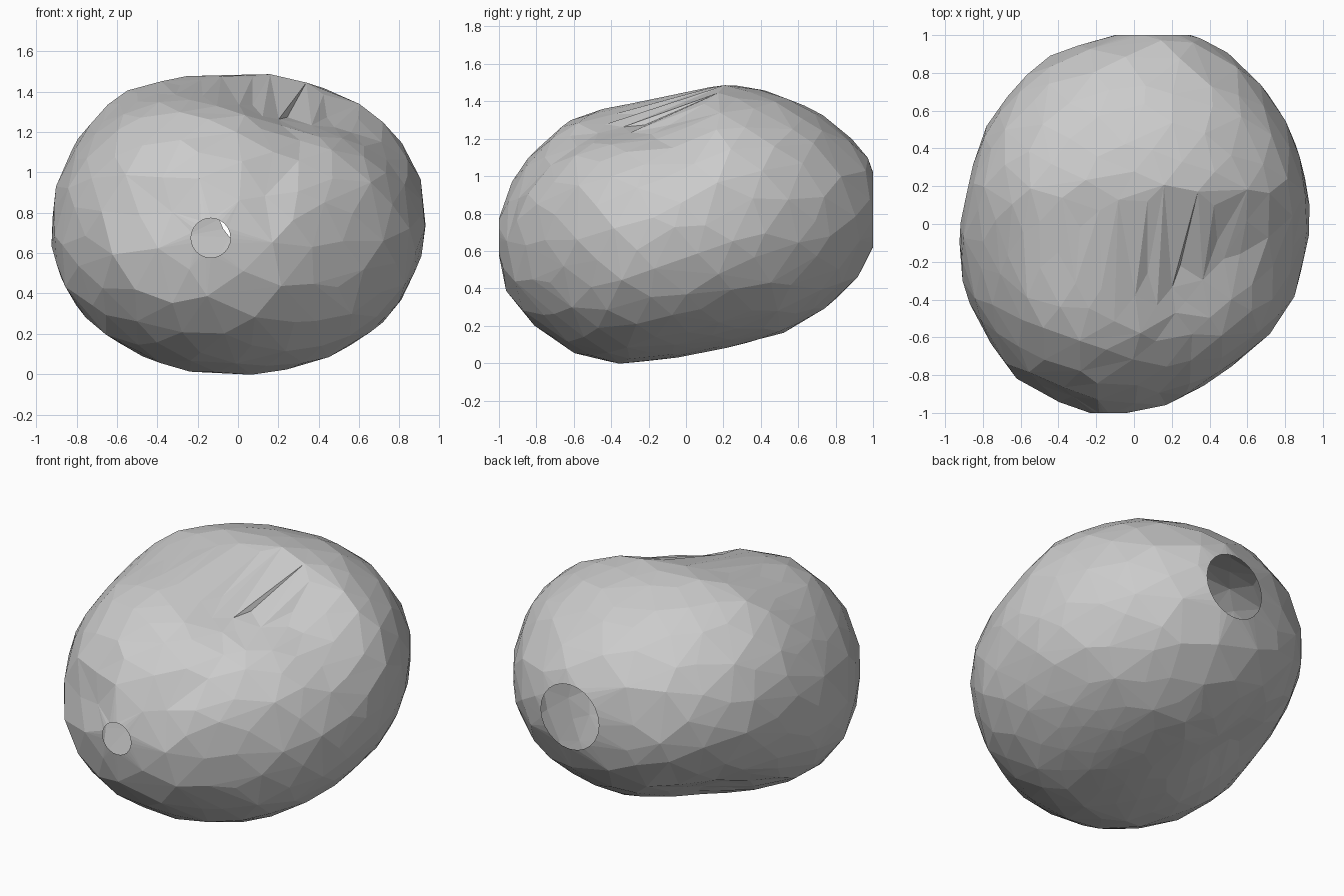
import bpy, bmesh, math, random
from mathutils import Vector

if "Cube" in bpy.data.objects:
    bpy.data.objects.remove(bpy.data.objects["Cube"])
random.seed(4)

# Outline stations along the length: y, xmin, xmax, zmin, zmax
ST = [(-1.0, -.23, -.03, .58, .80), (-.94, -.40, .22, .32, .96), (-.8, -.645, .45, .20, 1.15),
      (-.6, -.77, .70, .06, 1.30), (-.36, -.895, .86, .0, 1.36), (-.07, -.925, .92, .03, 1.42),
      (.2, -.88, .925, .08, 1.49), (.5, -.79, .83, .15, 1.44), (.75, -.61, .66, .30, 1.31),
      (.88, -.46, .53, .41, 1.20), (1.0, -.12, .31, .58, 1.06)]
CENTRE = Vector((0, 0, .75))
# Open ends: y, centre x, centre z, radius
RIMS = [(-1.0, -.135, .675, .098), (1.0, .10, .82, .2)]
# Hollows (positive depth) and swellings (negative): place, reach, depth
DENTS = [((.26, -.26, 1.27), .27, .09), ((.25, -.58, 1.15), .24, .08), ((.5, -.1, 1.25), .25, .04),
         ((.64, -.22, 1.08), .24, .04), ((-.44, -.42, 1.30), .30, -.06),
         ((-.54, .15, 1.28), .30, -.05), ((-.50, .45, .25), .32, .10),
         ((-.40, -.92, .82), .13, .06), ((.10, -.93, .92), .13, .05)]


def inside(p):
    """True when a point is within the lofted outline."""
    for a, b in zip(ST, ST[1:]):
        if a[0] <= p.y <= b[0]:
            t = (p.y - a[0]) / (b[0] - a[0])
            x0, x1, z0, z1 = [a[i] + (b[i] - a[i]) * t for i in range(1, 5)]
            u = abs(2 * p.x - x0 - x1) / (x1 - x0)
            w = abs(2 * p.z - z0 - z1) / (z1 - z0)
            return u ** 2.15 + w ** 2.15 < 1
    return False


def surface_point(d):
    lo, hi = 0, 2
    for _ in range(24):
        m = (lo + hi) / 2
        lo, hi = (m, hi) if inside(CENTRE + d * m) else (lo, m)
    return CENTRE + d * lo * 1.007


bm = bmesh.new()

# Irregular scatter of facet corners over the body
N = 330
for i in range(N):
    y = 1 - 2 * (i + .5) / N
    a = i * math.pi * (3 - math.sqrt(5))
    r = math.sqrt(1 - y * y)
    d = Vector((r * math.cos(a), y, r * math.sin(a)))
    d += Vector([random.uniform(-.04, .04) for _ in range(3)])
    p = surface_point(d.normalized())
    near_rim = any(abs(p.y - ry) < .3 and math.hypot(p.x - rx, p.z - rz) < rr + .05
                   for ry, rx, rz, rr in RIMS)
    if abs(p.y) < .985 and not near_rim:
        bm.verts.new(p)

# Round rims of the two open ends
for ry, rx, rz, rr in RIMS:
    for k in range(24):
        a = k * math.tau / 24
        bm.verts.new((rx + rr * math.cos(a), ry, rz + rr * math.sin(a)))

# Faceted skin, then open the ends
bmesh.ops.convex_hull(bm, input=bm.verts[:])
bmesh.ops.delete(bm, geom=[v for v in bm.verts if not v.link_faces], context='VERTS')
bmesh.ops.delete(bm, geom=[f for f in bm.faces if all(abs(v.co.y) > .999 for v in f.verts)],
                 context='FACES')

# Press in the hollows and raise the swellings
for v in bm.verts:
    if abs(v.co.y) < .999:
        k = sum(depth * math.exp(-((v.co - Vector(place)).length / reach) ** 2)
                for place, reach, depth in DENTS)
        v.co -= (v.co - CENTRE).normalized() * k
bmesh.ops.recalc_face_normals(bm, faces=bm.faces[:])

me = bpy.data.meshes.new("hollow_body")
bm.to_mesh(me)
bm.free()
body = bpy.data.objects.new("hollow_body", me)
bpy.context.collection.objects.link(body)
